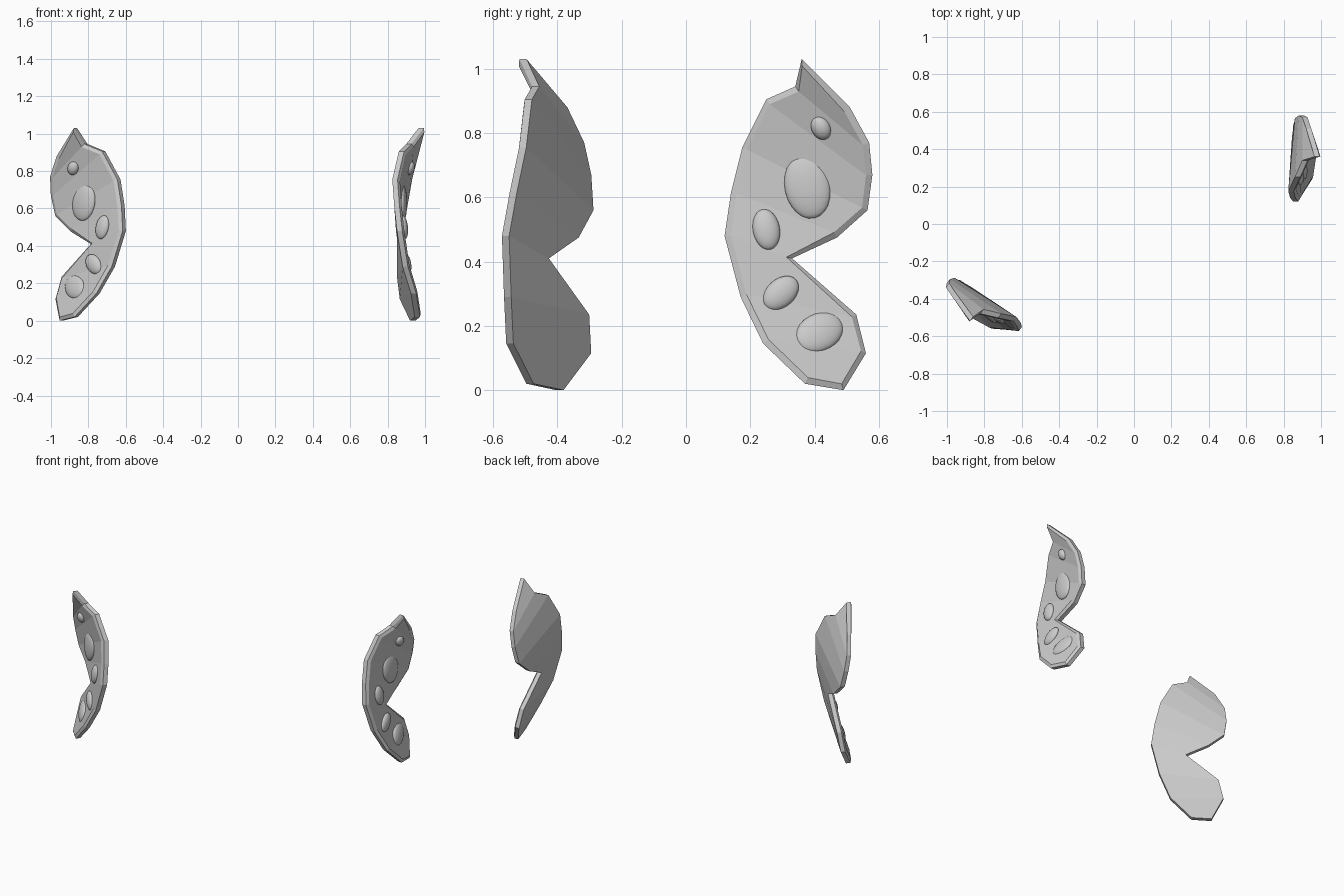
import bpy
import bmesh
import math
from mathutils import Matrix, Vector
from mathutils.bvhtree import BVHTree

if "Cube" in bpy.data.objects:
    bpy.data.objects.remove(bpy.data.objects["Cube"], do_unlink=True)

grey = bpy.data.materials.new("light grey")
grey.use_nodes = True
COLOR = (0.6, 0.6, 0.6, 1)
grey.diffuse_color = COLOR
grey.node_tree.nodes["Principled BSDF"].inputs["Base Color"].default_value = COLOR

# Paired edge points of the wing, from tip to foot: root edge and outer edge
ROOT = [(.985, .36, 1.03), (.92, .34, .945), (.88, .25, .905), (.845, .175, .755),
        (.855, .14, .615), (.87, .12, .48), (.90, .17, .29), (.945, .24, .145),
        (.965, .37, .02)]
OUTER = [(.94, .51, .88), (.92, .57, .77), (.90, .58, .67), (.88, .565, .56),
         (.865, .47, .475), (.875, .33, .41), (.87, .53, .235), (.885, .56, .115),
         (.94, .49, .0)]
# Spots: y, z, half width, half height, lean in degrees
SPOTS = [(.42, .815, .030, .038, -25), (.378, .633, .071, .100, -12),
         (.25, .50, .042, .064, -10), (.295, .302, .044, .064, 48),
         (.415, .18, .060, .080, 58)]
BACK, RIM = -.02, .008

# The second wing is a mirrored and turned copy of the first
SHIFT = Vector((.05, -.022, 0))
MIRROR = Matrix(((-.608, -.796, 0, 0), (-.796, .608, 0, 0), (0, 0, 1, 0), (0, 0, 0, 1)))
OTHER_SIDE = MIRROR @ Matrix.Translation(-SHIFT)


def finish(bm, name, matrix, smooth):
    mesh = bpy.data.meshes.new(name)
    bm = bm.copy()
    bm.transform(matrix)
    bmesh.ops.recalc_face_normals(bm, faces=bm.faces)
    for f in bm.faces:
        f.smooth = smooth
    bm.to_mesh(mesh)
    bm.free()
    mesh.materials.append(grey)
    obj = bpy.data.objects.new(name, mesh)
    bpy.context.collection.objects.link(obj)


def build_plate():
    bm = bmesh.new()

    def layer(dx):
        return [[bm.verts.new((x + dx, y, z)) for x, y, z in row] for row in (ROOT, OUTER)]

    front, back = layer(RIM), layer(BACK)
    front_faces = []
    # Banded front and back skins
    for i in range(len(ROOT) - 1):
        for (a, b), is_front in ((front, True), (back, False)):
            face = bm.faces.new((a[i], a[i + 1], b[i + 1], b[i]))
            if is_front:
                front_faces.append(face)
    # Side wall
    f_loop = front[0] + front[1][::-1]
    b_loop = back[0] + back[1][::-1]
    for i in range(len(f_loop)):
        bm.faces.new((f_loop[i - 1], f_loop[i], b_loop[i], b_loop[i - 1]))
    bmesh.ops.recalc_face_normals(bm, faces=bm.faces)
    # Bevelled rim around the front
    bmesh.ops.inset_region(bm, faces=front_faces, thickness=.018, depth=.012,
                           use_even_offset=False)
    return bm


def build_spot(tree, y, z, half_w, half_h, lean):
    hit, normal, _, _ = tree.ray_cast(Vector((2, y, z)), Vector((-1, 0, 0)))
    up = Vector((0, -math.sin(math.radians(-lean)), math.cos(math.radians(lean))))
    up = (up - normal * up.dot(normal)).normalized()
    side = up.cross(normal)
    frame = Matrix((normal, side, up)).transposed().to_4x4()
    bm = bmesh.new()
    bmesh.ops.create_uvsphere(bm, u_segments=24, v_segments=12, radius=1)
    bm.transform(Matrix.Translation(hit) @ frame @ Matrix.Diagonal((.022, half_w, half_h, 1)))
    return bm


plate = build_plate()
tree = BVHTree.FromBMesh(plate)
spots = [build_spot(tree, *s) for s in SPOTS]
for side, matrix in (("left", Matrix.Identity(4)), ("right", OTHER_SIDE)):
    finish(plate, side + "_wing", matrix, False)
    for n, spot in enumerate(spots, 1):
        finish(spot, f"{side}_wing_spot_{n}", matrix, True)
for bm in [plate] + spots:
    bm.free()
